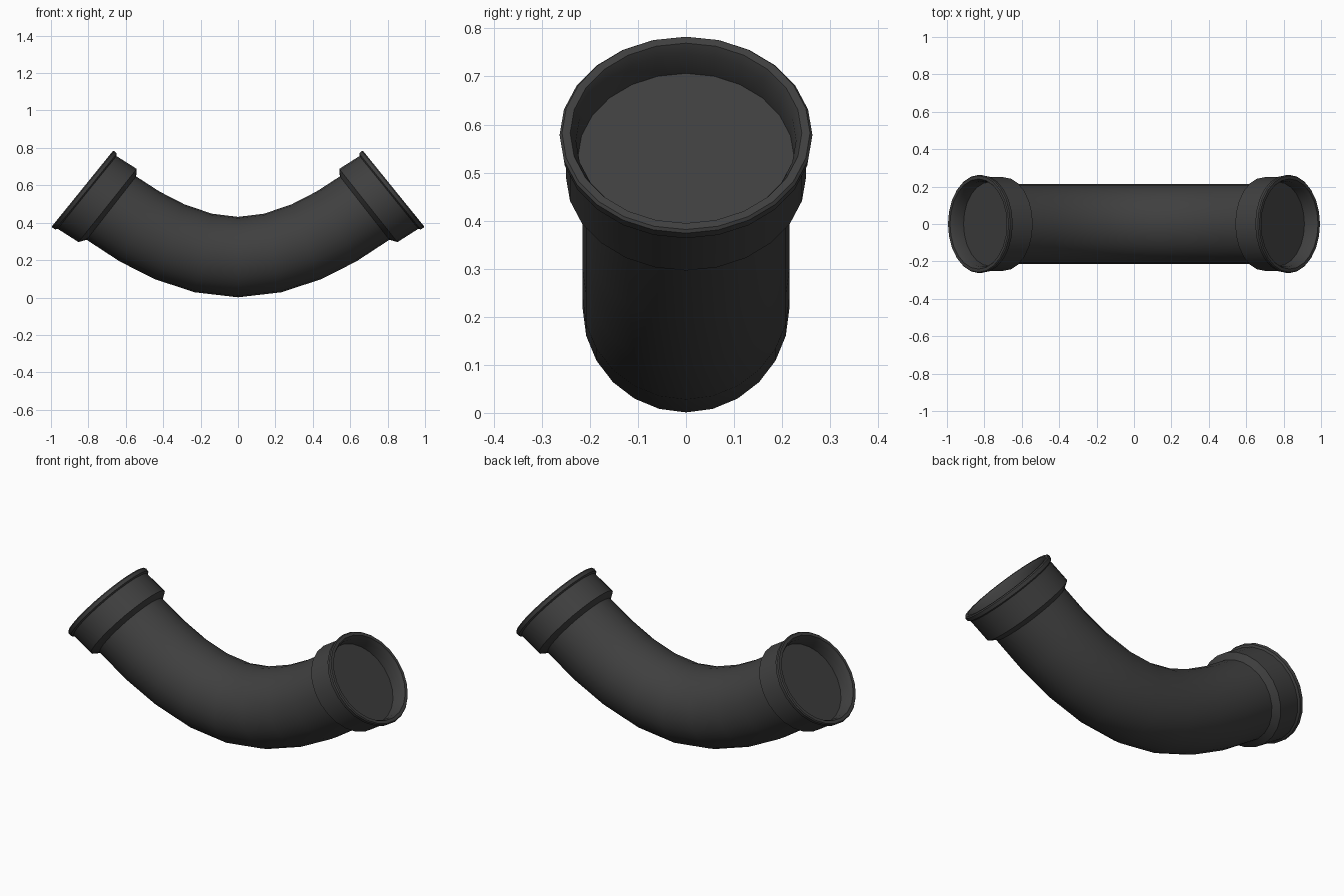
import bpy, bmesh
from math import sin, cos, pi, radians

if "Cube" in bpy.data.objects:
    bpy.data.objects.remove(bpy.data.objects["Cube"])

SIDES = 24
black = bpy.data.materials.new("black_plastic")
black.diffuse_color = (0.05, 0.05, 0.05, 1)
black.use_nodes = True
black.node_tree.nodes["Principled BSDF"].inputs["Base Color"].default_value = black.diffuse_color


def loft(name, rings, cap_end=False):
    """Skin circular rings (x, z, tilt in degrees, radius) lying along a path in the XZ plane."""
    bm = bmesh.new()
    loops = []
    for x, z, tilt, r in rings:
        t = radians(tilt)
        loop = []
        for i in range(SIDES):
            a = 2 * pi * i / SIDES
            u = r * cos(a)
            loop.append(bm.verts.new((x - u * sin(t), r * sin(a), z + u * cos(t))))
        loops.append(loop)
    for a, b in zip(loops, loops[1:]):
        for i in range(SIDES):
            j = (i + 1) % SIDES
            bm.faces.new((a[i], a[j], b[j], b[i]))
    if cap_end:
        bm.faces.new(loops[-1])
    bmesh.ops.recalc_face_normals(bm, faces=bm.faces)
    me = bpy.data.meshes.new(name)
    bm.to_mesh(me)
    bm.free()
    me.materials.append(black)
    ob = bpy.data.objects.new(name, me)
    bpy.context.collection.objects.link(ob)
    bpy.context.view_layer.objects.active = ob
    ob.select_set(True)
    bpy.ops.object.shade_smooth_by_angle(angle=radians(30))
    ob.select_set(False)
    return ob


def flip(ring):
    x, z, tilt, r = ring
    return (-x, z, -tilt, r)


# Curved pipe, half the path mirrored about x = 0
half = [(0.185, 0.238, 12.3, 0.215), (0.363, 0.297, 21, 0.215),
        (0.525, 0.379, 29.5, 0.215), (0.677, 0.478, 38, 0.215)]
loft("pipe_bend", [flip(r) for r in reversed(half)] + [(0, 0.216, 0, 0.215)] + half)

# Socket: (depth behind the mouth, radius) for lip, bevelled mouth, inner wall and floor
MX, MZ, TILT = 0.832, 0.582, 39
lip = [(0.032, 0.25), (0.025, 0.261), (0.006, 0.263), (0, 0.258),
       (0, 0.241), (0.023, 0.229), (0.08, 0.225)]
socket = [half[-1], (0.697, 0.492, 38.5, 0.25)]
socket += [(MX - d * cos(radians(TILT)), MZ - d * sin(radians(TILT)), TILT, r) for d, r in lip]
loft("right_socket", socket, cap_end=True)
loft("left_socket", [flip(r) for r in socket], cap_end=True)

# Outward normals for the open bend and sockets
for ob in bpy.data.objects:
    bm = bmesh.new()
    bm.from_mesh(ob.data)
    top = max(bm.faces, key=lambda f: abs(f.calc_center_median().y))
    if top.normal.y * top.calc_center_median().y < 0:
        bmesh.ops.reverse_faces(bm, faces=bm.faces)
    bm.to_mesh(ob.data)
    bm.free()
